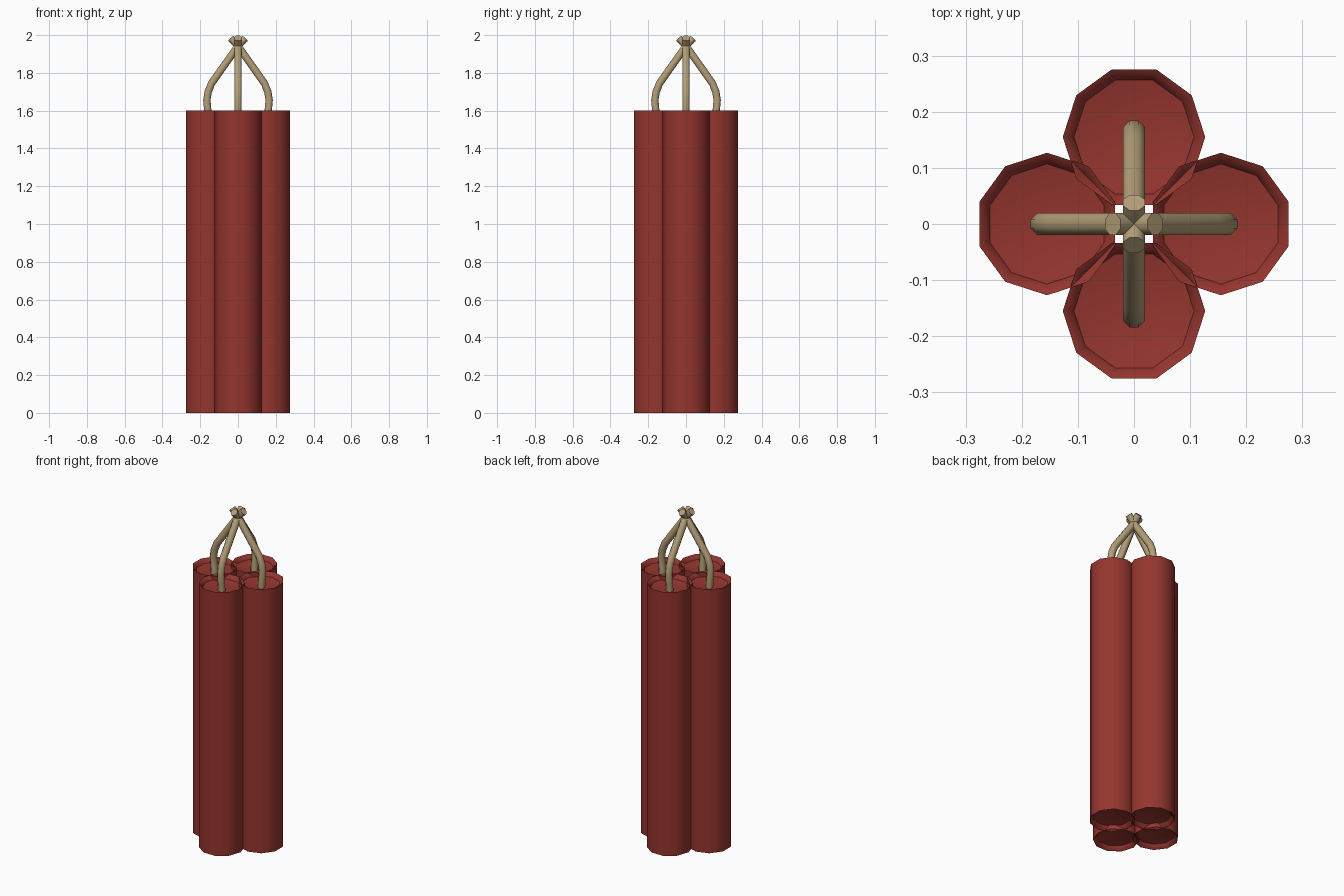
import bpy, bmesh, math
from mathutils import Vector, Matrix

if "Cube" in bpy.data.objects:
    bpy.data.objects.remove(bpy.data.objects["Cube"])


def material(name, rgb):
    m = bpy.data.materials.new(name)
    m.diffuse_color = (*rgb, 1)
    m.use_nodes = True
    m.node_tree.nodes["Principled BSDF"].inputs["Base Color"].default_value = m.diffuse_color
    return m


red = material("red_paper", (0.30, 0.036, 0.028))
tan = material("tan_cord", (0.46, 0.35, 0.19))


def finish(bm, name, mat, turn):
    """Clean up, shade smooth with sharp edges, rotate about z and link."""
    bmesh.ops.remove_doubles(bm, verts=bm.verts, dist=1e-5)
    bmesh.ops.recalc_face_normals(bm, faces=bm.faces)
    bm.transform(Matrix.Rotation(turn, 4, 'Z'))
    for f in bm.faces:
        f.smooth = True
    for e in bm.edges:
        e.smooth = e.calc_face_angle(0) < math.radians(46)
    me = bpy.data.meshes.new(name)
    bm.to_mesh(me)
    bm.free()
    me.materials.append(mat)
    bpy.context.collection.objects.link(bpy.data.objects.new(name, me))


def bridge(bm, rings):
    for a, b in zip(rings, rings[1:]):
        n = len(a)
        for i in range(n):
            j = (i + 1) % n
            bm.faces.new((a[i], a[j], b[j], b[i]))


def fan(bm, ring, point):
    c = bm.verts.new(point)
    for i in range(len(ring)):
        bm.faces.new((ring[i], ring[(i + 1) % len(ring)], c))


OFFSET, SIDES = 0.155, 10


def stick(name, turn):
    """Ten-sided tube with a dished recess in both ends."""
    bm = bmesh.new()
    profile = [(0.107, 0.025), (0.117, 0.006), (0.127, 0),
               (0.127, 1.6), (0.117, 1.594), (0.107, 1.575)]
    rings = []
    for r, z in profile:
        angles = [math.radians(18 + 36 * k) for k in range(SIDES)]
        rings.append([bm.verts.new((OFFSET + r * math.cos(a), r * math.sin(a), z))
                      for a in angles])
    bridge(bm, rings)
    fan(bm, rings[0], (OFFSET, 0, 0.05))
    fan(bm, rings[-1], (OFFSET, 0, 1.55))
    finish(bm, name, red, turn)


def fuse(name, turn):
    """Bent cord swept along a path in the radial plane."""
    bm = bmesh.new()
    pts = [Vector((x, 0, z)) for x, z in
           [(0.155, 1.53), (0.160, 1.60), (0.165, 1.655), (0.158, 1.70),
            (0.140, 1.745), (0.012, 1.925), (0.0, 1.945), (-0.038, 1.984)]]
    rings = []
    for i, p in enumerate(pts):
        t = (pts[min(i + 1, len(pts) - 1)] - pts[max(i - 1, 0)]).normalized()
        side = Vector((0, 1, 0))
        nrm = side.cross(t)
        rings.append([bm.verts.new(p + 0.021 * (math.cos(a) * nrm + math.sin(a) * side))
                      for a in (math.radians(22.5 + 45 * k) for k in range(8))])
    bridge(bm, rings)
    fan(bm, rings[0], pts[0])
    fan(bm, rings[-1], pts[-1])
    finish(bm, name, tan, turn)


# four sticks, each with its fuse, around the centre
for k, side in enumerate(("right", "back", "left", "front")):
    stick(side + "_stick", k * math.pi / 2)
    fuse(side + "_fuse", k * math.pi / 2)
